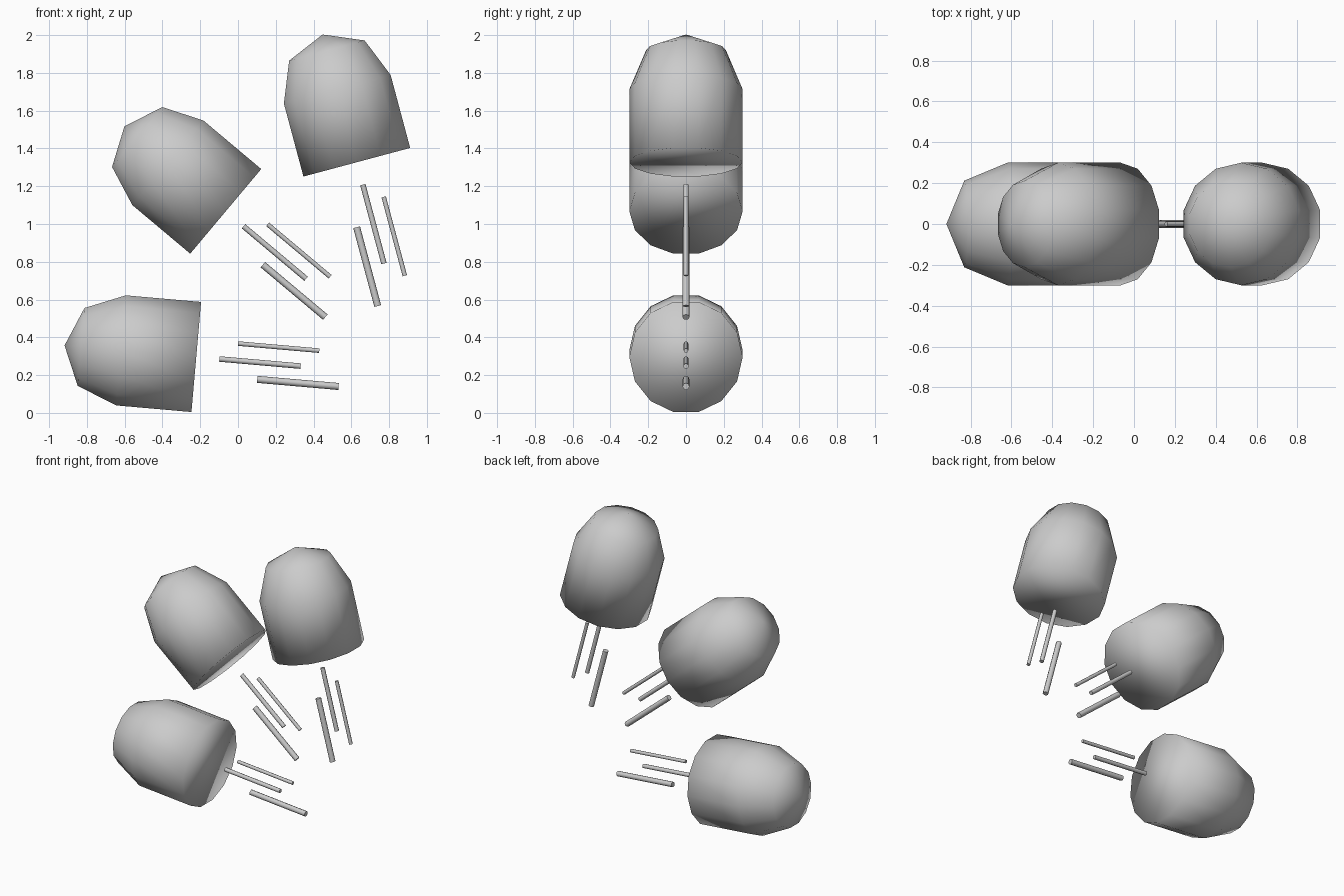
import bpy, bmesh, math
from mathutils import Matrix, Vector

if "Cube" in bpy.data.objects:
    bpy.data.objects.remove(bpy.data.objects["Cube"])

SIDES = 14
R = 0.3
BODY = 0.4


def finish(bm, name, matrix):
    bmesh.ops.recalc_face_normals(bm, faces=bm.faces)
    for f in bm.faces:
        f.smooth = True
    mesh = bpy.data.meshes.new(name)
    bm.to_mesh(mesh)
    bm.free()
    obj = bpy.data.objects.new(name, mesh)
    obj.matrix_world = matrix
    bpy.context.collection.objects.link(obj)
    return obj


# Cylinder with a coarse dome, local z pointing at the nose, base at z = 0
def capsule_shell(name, matrix):
    bm = bmesh.new()
    d = math.sqrt(0.5) * R
    rings = []
    for z, r in ((0, R), (BODY, R), (BODY + d, d)):
        ring = []
        for i in range(SIDES):
            a = math.pi / 2 + i * math.tau / SIDES
            ring.append(bm.verts.new((r * math.cos(a), r * math.sin(a), z)))
        rings.append(ring)
    tip = bm.verts.new((0, 0, BODY + R))
    for i in range(SIDES):
        j = (i + 1) % SIDES
        for lo, hi in zip(rings, rings[1:]):
            bm.faces.new((lo[i], lo[j], hi[j], hi[i]))
        bm.faces.new((rings[-1][i], rings[-1][j], tip))
    bm.faces.new(rings[0][::-1])
    finish(bm, name, matrix)


# Thin rod trailing behind the base
def streak(name, matrix, side, back, radius):
    bm = bmesh.new()
    bmesh.ops.create_cone(bm, cap_ends=True, segments=8, radius1=radius,
                          radius2=radius, depth=0.432,
                          matrix=Matrix.Translation((side, 0, -back)))
    obj = finish(bm, name, matrix)
    obj.data.set_sharp_from_angle(angle=math.radians(50))


# Three projectiles fanned in 35 degree steps: base centre x, z and heading
for n, (x, z, heading) in enumerate(((-0.221, 0.296, 175),
                                     (-0.065, 1.067, 140),
                                     (0.629, 1.327, 105)), 1):
    m = (Matrix.Translation(Vector((x, 0, z)))
         @ Matrix.Rotation(math.radians(90 - heading), 4, 'Y'))
    capsule_shell(f"projectile_{n}", m)
    for k, (side, back, r) in enumerate(((0.09, 0.43, 0.012),
                                         (0.0, 0.339, 0.0145),
                                         (-0.09, 0.548, 0.0185)), 1):
        streak(f"speed_streak_{n}_{k}", m, side, back, r)
